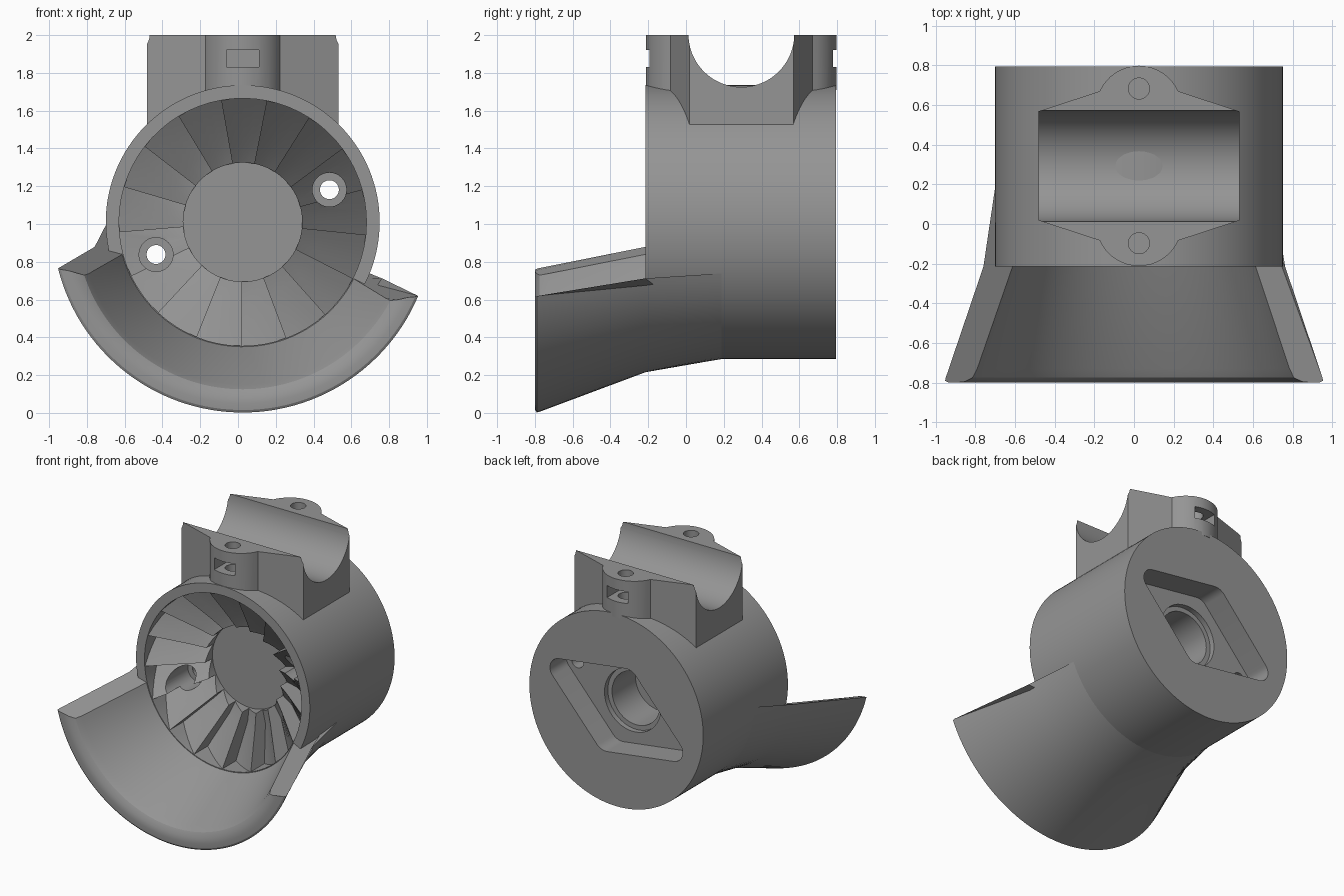
import bpy, bmesh, math
from mathutils import Vector, geometry

if "Cube" in bpy.data.objects:
    bpy.data.objects.remove(bpy.data.objects["Cube"])

CX, CZ = 0.025, 1.01          # axis of the round housing
FRONT, BACK = -0.215, 0.795

grey = bpy.data.materials.new("grey plastic")
grey.diffuse_color = (0.3, 0.3, 0.3, 1)
grey.use_nodes = True
grey.node_tree.nodes["Principled BSDF"].inputs["Base Color"].default_value = grey.diffuse_color


def finish(name, bm):
    bmesh.ops.remove_doubles(bm, verts=bm.verts, dist=1e-5)
    bmesh.ops.recalc_face_normals(bm, faces=bm.faces)
    me = bpy.data.meshes.new(name)
    bm.to_mesh(me)
    bm.free()
    me.materials.append(grey)
    ob = bpy.data.objects.new(name, me)
    bpy.context.collection.objects.link(ob)
    return ob


def prism(name, pts, lo, hi, axis):
    """Extrude a 2D outline along an axis (remaining axes keep their order)."""
    bm = bmesh.new()
    k = "XYZ".index(axis)
    rings = []
    for h in (lo, hi):
        ring = []
        for p in pts:
            co = list(p)
            co.insert(k, h)
            ring.append(bm.verts.new(co))
        rings.append(ring)
    a, b = rings
    bm.faces.new(a)
    bm.faces.new(b)
    for i in range(len(a)):
        j = (i + 1) % len(a)
        bm.faces.new((a[i], a[j], b[j], b[i]))
    return finish(name, bm)


def circle(u, v, r, n=32):
    return [(u + r * math.cos(2 * math.pi * i / n), v + r * math.sin(2 * math.pi * i / n))
            for i in range(n)]


def cut(ob, cutter):
    m = ob.modifiers.new("cut", 'BOOLEAN')
    m.operation, m.solver, m.object = 'DIFFERENCE', 'EXACT', cutter
    bpy.context.view_layer.objects.active = ob
    bpy.ops.object.modifier_apply(modifier=m.name)
    bpy.data.objects.remove(cutter)


def polar(r, deg, y):
    a = math.radians(deg)
    return (CX + r * math.cos(a), y, CZ + r * math.sin(a))


# Round housing
housing = prism("housing", circle(CX, CZ, 0.725, 128), FRONT, BACK, 'Y')

# Front cavity with a ring of 17 saw-tooth vanes around a flat hub floor
TEETH, SUB, FLOOR = 17, 4, 0.11
RINGS = [(0.655, -0.05, -0.212), (0.41, 0.085, -0.04), (0.315, 0.10, 0.02)]
bm = bmesh.new()
cols = []
for t in range(TEETH):
    for s in range(SUB + 1):
        f = s / SUB
        ang = 100 + (t + f) * 360 / TEETH
        col = [polar(0.655, ang, -0.3)]
        col += [polar(r, ang, lo + (hi - lo) * f) for r, lo, hi in RINGS]
        col.append(polar(0.315, ang, FLOOR))
        cols.append([bm.verts.new(c) for c in col])
for i, a in enumerate(cols):
    b = cols[(i + 1) % len(cols)]
    for k in range(len(a) - 1):
        bm.faces.new((a[k], b[k], b[k + 1], a[k + 1]))
bm.faces.new([c[0] for c in cols])
bm.faces.new([c[-1] for c in cols])
cut(housing, finish("vane_cutter", bm))

# Diamond-shaped recess and stepped bore in the back
tilt = math.radians(20.5)
ax = Vector((math.cos(tilt), math.sin(tilt)))
up = Vector((-ax.y, ax.x))
mid = Vector((CX, CZ))
pts = []
for s in (-1, 1):
    pts += circle(*(mid + ax * 0.50 * s), 0.085)
    pts += circle(*(mid + up * 0.25 * s), 0.10)
outline = [pts[i] for i in geometry.convex_hull_2d([Vector(p) for p in pts])]
cut(housing, prism("recess_cutter", outline, 0.60, 0.9, 'Y'))
cut(housing, prism("step_cutter", circle(CX, CZ, 0.235, 48), 0.56, 0.7, 'Y'))
cut(housing, prism("bore_cutter", circle(CX, CZ, 0.20, 48), 0.28, 0.7, 'Y'))

# Two counterbored screw holes
for s in (-1, 1):
    c = mid + ax * 0.49 * s
    cut(housing, prism("counterbore_cutter", circle(c.x, c.y, 0.09), -0.3, 0.15, 'Y'))
    cut(housing, prism("screw_cutter", circle(c.x, c.y, 0.05), 0.0, 0.7, 'Y'))

# Flared scoop under the front: (y, radius, left angle, right angle)
PROFILE = [(0.20, 0.723, 181, 338), (FRONT, 0.795, 189.5, 338),
           (-0.775, 1.004, 194, 337.2), (-0.79, 1.008, 194.2, 337),
           (-0.798, 0.995, 194.6, 336.6), (-0.80, 0.96, 195.5, 335.5),
           (-0.795, 0.92, 197, 333.5), (-0.775, 0.885, 198.5, 332),
           (-0.73, 0.86, 198.5, 332), (FRONT, 0.66, 195, 333),
           (0.10, 0.69, 188, 334)]
N = 56
bm = bmesh.new()
sections = [[bm.verts.new(polar(r, l + (e - l) * i / N, y)) for y, r, l, e in PROFILE]
            for i in range(N + 1)]
for a, b in zip(sections, sections[1:]):
    for k in range(len(a)):
        j = (k + 1) % len(a)
        bm.faces.new((a[k], a[j], b[j], b[k]))
bm.faces.new(sections[0])
bm.faces.new(sections[-1])
scoop = finish("scoop", bm)

# Saddle clamp on top: tapered block with a round ear at each end
YM = 0.293
half = [(0.507, 0.275)]
for i in range(17):
    a = math.radians(24 + 132 * i / 16)
    half.append((0.217 * math.cos(a), 0.288 + 0.217 * math.sin(a)))
half.append((-0.507, 0.275))
plan = [(CX + x, YM + y) for x, y in half] + [(CX - x, YM - y) for x, y in half]
saddle = prism("saddle_clamp", plan, 1.3, 2.0, 'Z')
cut(saddle, prism("under_cutter", circle(CX, CZ, 0.70, 128), -0.6, 1.2, 'Y'))
cut(saddle, prism("pipe_cutter", circle(YM, 2.005, 0.28, 96), -1, 1, 'X'))

# Bolt hole and nut slot in each ear
for s in (-1, 1):
    yc = YM + 0.39 * s
    ys = sorted((yc - 0.07 * s, yc + 0.2 * s))
    cut(saddle, prism("bolt_cutter", circle(CX, yc, 0.053), 1.77, 2.1, 'Z'))
    slot = [(CX - 0.087, 1.83), (CX + 0.087, 1.83), (CX + 0.087, 1.92), (CX - 0.087, 1.92)]
    cut(saddle, prism("nut_slot_cutter", slot, ys[0], ys[1], 'Y'))

# Smooth curved faces, keep edges crisp
bpy.ops.object.select_all(action='DESELECT')
for ob in (housing, scoop, saddle):
    ob.select_set(True)
bpy.context.view_layer.objects.active = housing
bpy.ops.object.shade_smooth_by_angle(angle=math.radians(25))
